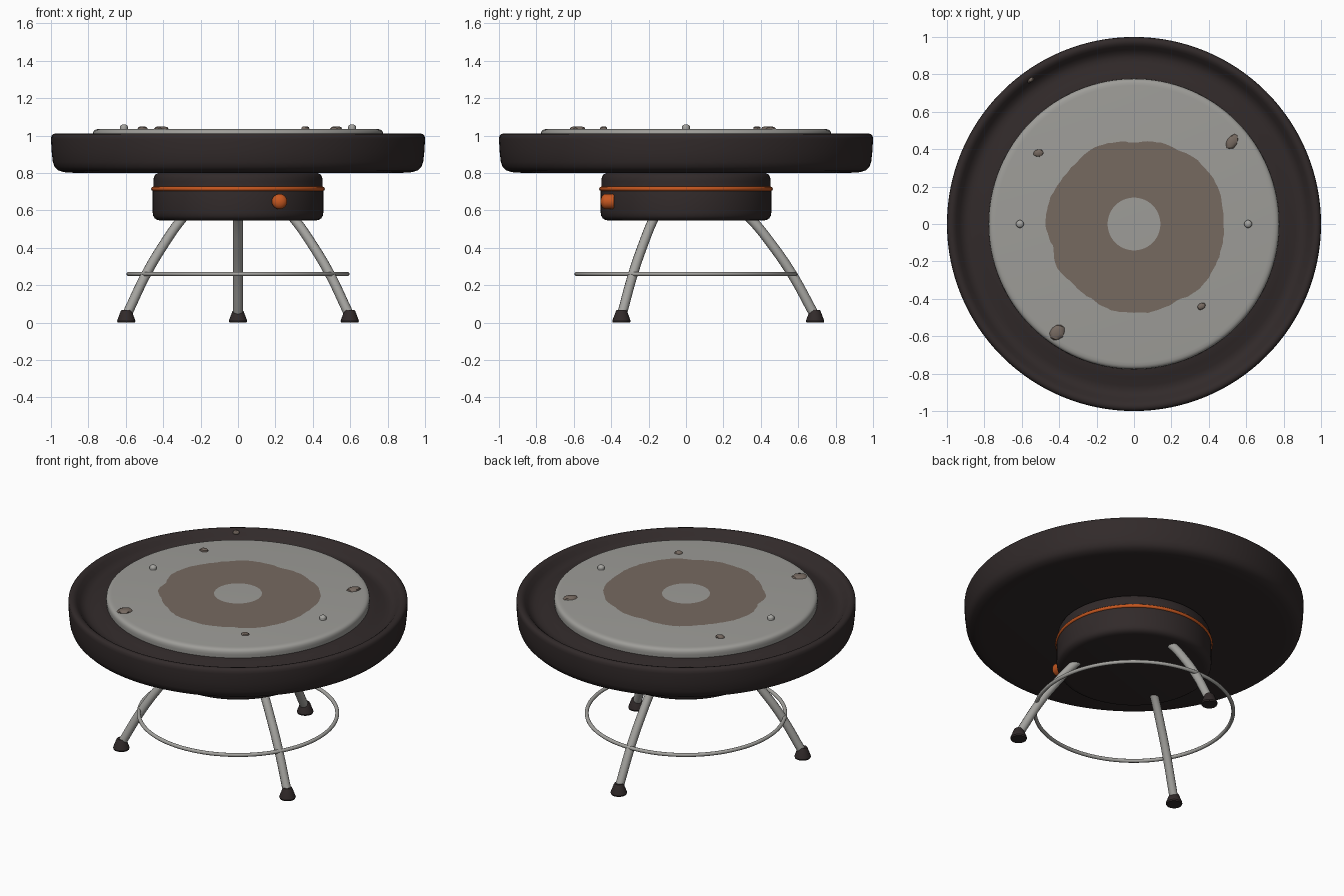
import bpy, bmesh, math, random
from math import sin, cos, pi, radians
from mathutils import Matrix

cube = bpy.data.objects.get("Cube")
if cube:
    bpy.data.objects.remove(cube, do_unlink=True)
random.seed(4)


def material(name, rgb, rough=0.6):
    m = bpy.data.materials.new(name)
    m.use_nodes = True
    m.diffuse_color = (*rgb, 1)
    b = m.node_tree.nodes["Principled BSDF"]
    b.inputs["Base Color"].default_value = (*rgb, 1)
    b.inputs["Roughness"].default_value = rough
    return m


SHELL = material("charcoal shell", (0.031, 0.023, 0.023))
PLATE = material("grey plate", (0.34, 0.335, 0.315))
STEEL = material("steel", (0.375, 0.37, 0.35))
STAIN = material("brown stain", (0.18, 0.142, 0.118))
ORANGE = material("orange", (0.56, 0.095, 0.014))


def smooth(ob, angle):
    bpy.ops.object.select_all(action='DESELECT')
    ob.select_set(True)
    bpy.context.view_layer.objects.active = ob
    bpy.ops.object.shade_smooth_by_angle(angle=radians(angle))


def finish(name, bm, mat, angle=35):
    me = bpy.data.meshes.new(name)
    bm.to_mesh(me)
    bm.free()
    ob = bpy.data.objects.new(name, me)
    bpy.context.collection.objects.link(ob)
    me.materials.append(mat)
    smooth(ob, angle)
    return ob


def lathe(name, profile, mat, steps=96, place=None, angle=35):
    """Spin (radius, height) points about z, then move into place."""
    bm = bmesh.new()
    vs = [bm.verts.new((r, 0, z)) for r, z in profile]
    es = [bm.edges.new(p) for p in zip(vs, vs[1:])]
    bmesh.ops.spin(bm, geom=vs + es, cent=(0, 0, 0), axis=(0, 0, 1),
                   angle=2 * pi, steps=steps)
    bmesh.ops.remove_doubles(bm, verts=bm.verts, dist=1e-5)
    bmesh.ops.recalc_face_normals(bm, faces=bm.faces)
    if place:
        bm.transform(place)
    return finish(name, bm, mat, angle)


def ring(name, radius, tube, z, mat):
    circle = [(radius + tube * cos(a * pi / 6), z + tube * sin(a * pi / 6))
              for a in range(13)]
    return lathe(name, circle, mat, angle=60)


def domed_peg(radius, bottom, top, dome):
    """Profile of a peg with a rounded end."""
    cap = [(radius * cos(k * pi / 10), top - dome + dome * sin(k * pi / 10))
           for k in range(5)]
    return [(0, bottom), (radius, bottom)] + cap + [(0, top)]


# Broad round pan with a gutter inside the rim
lathe("pan", [(0, .8), (.87, .8), (.93, .804), (.962, .814), (.98, .832),
              (.99, .858), (.996, .91), (1, .98), (.998, .997), (.99, 1.007),
              (.977, 1.011), (.963, 1.007), (.95, .997), (.932, .976),
              (.912, .96), (.89, .954), (.865, .956), (.82, .97), (.77, .98),
              (0, .98)], SHELL, 128)

# Cooking plate with a softly rounded edge
lathe("top_plate", [(0, .97), (.774, .97), (.777, 1.0), (.776, 1.014),
                    (.772, 1.024), (.765, 1.03), (.755, 1.0335), (.74, 1.035),
                    (0, 1.035)], PLATE, 128)

# Drum under the pan with its trim and knob
lathe("drum", [(0, .545), (.41, .545), (.43, .548), (.445, .557), (.453, .57),
               (.456, .588), (.456, .705), (.453, .716), (.453, .755),
               (.45, .775), (.443, .79), (.43, .798), (.415, .803), (.41, .82),
               (0, .82)], SHELL)
ring("drum_trim", .453, .0115, .715, ORANGE)
lathe("knob", domed_peg(.041, .385, .457, .028), ORANGE, 24,
      Matrix.Translation((.222, 0, .647)) @ Matrix.Rotation(pi / 2, 4, 'X'), 60)

# Three bent legs, with feet, and the ring that ties them
for i, side in enumerate(("back", "right", "left")):
    a = pi / 2 + i * 2 * pi / 3
    cu = bpy.data.curves.new(side + "_leg", 'CURVE')
    cu.dimensions = '3D'
    cu.bevel_depth = .026
    cu.bevel_resolution = 4
    cu.resolution_u = 8
    cu.use_fill_caps = True
    path = [(.27, .625), (.355, .545), (.46, .415), (.565, .262), (.682, .05)]
    sp = cu.splines.new('BEZIER')
    sp.bezier_points.add(len(path) - 1)
    for p, (r, z) in zip(sp.bezier_points, path):
        p.co = (r * cos(a), r * sin(a), z)
        p.handle_left_type = p.handle_right_type = 'AUTO'
    leg = bpy.data.objects.new(side + "_leg", cu)
    bpy.context.collection.objects.link(leg)
    cu.materials.append(STEEL)
    bpy.ops.object.select_all(action='DESELECT')
    leg.select_set(True)
    bpy.context.view_layer.objects.active = leg
    bpy.ops.object.convert(target='MESH')
    smooth(bpy.context.view_layer.objects.active, 45)
    lathe(side + "_foot", [(0, 0), (.046, 0), (.049, .008), (.046, .018),
                           (.03, .06), (.025, .068), (0, .068)], SHELL, 20,
          Matrix.Translation((.69 * cos(a), .69 * sin(a), 0)))
ring("leg_ring", .585, .0115, .26, STEEL)

# Two studs on the plate
for side, x in (("left", .61), ("right", -.61)):
    lathe(side + "_stud", domed_peg(.021, 1.02, 1.06, .014), STEEL, 16,
          Matrix.Translation((x, 0, 0)), 60)

# Ragged stain: a flat ring with an uneven outer edge
outer = [.48, .485, .49, .48, .46, .455, .435, .45, .46, .45, .455, .47,
         .475, .45, .475, .455, .46, .475, .475, .48, .47, .495, .49, .485]
N, Z = 120, 1.038
bm = bmesh.new()
loops = []
for k in range(N):
    a = 2 * pi * k / N
    t = k * len(outer) / N
    j, f = int(t), t % 1
    r = outer[j] * (1 - f) + outer[(j + 1) % len(outer)] * f
    r += random.uniform(-.003, .003)
    loops.append([bm.verts.new((q * cos(a), q * sin(a), Z)) for q in (.141, r)])
for k in range(N):
    (a0, b0), (a1, b1) = loops[k], loops[(k + 1) % N]
    bm.faces.new((a0, b0, b1, a1))
finish("stain", bm, STAIN)

# Crumbs scattered on the plate and rim: x, y, z, half length, half width, turn
crumbs = [(.525, .44, 1.035, .043, .028, 60), (-.41, -.58, 1.035, .045, .036, 50),
          (.36, -.44, 1.035, .024, .017, 30), (-.51, .38, 1.035, .028, .02, 10),
          (-.552, .77, .992, .02, .012, 35)]
for i, (x, y, z, ln, wd, turn) in enumerate(crumbs):
    bm = bmesh.new()
    bmesh.ops.create_icosphere(bm, subdivisions=2, radius=1)
    for v in bm.verts:
        v.co *= random.uniform(.92, 1.08)
        v.co.z = min(v.co.z, .75)
    bm.transform(Matrix.Translation((x, y, z)) @ Matrix.Rotation(radians(turn), 4, 'Z')
                 @ Matrix.Diagonal((ln, wd, .018, 1)))
    finish("crumb_%d" % (i + 1), bm, STAIN, 30)
